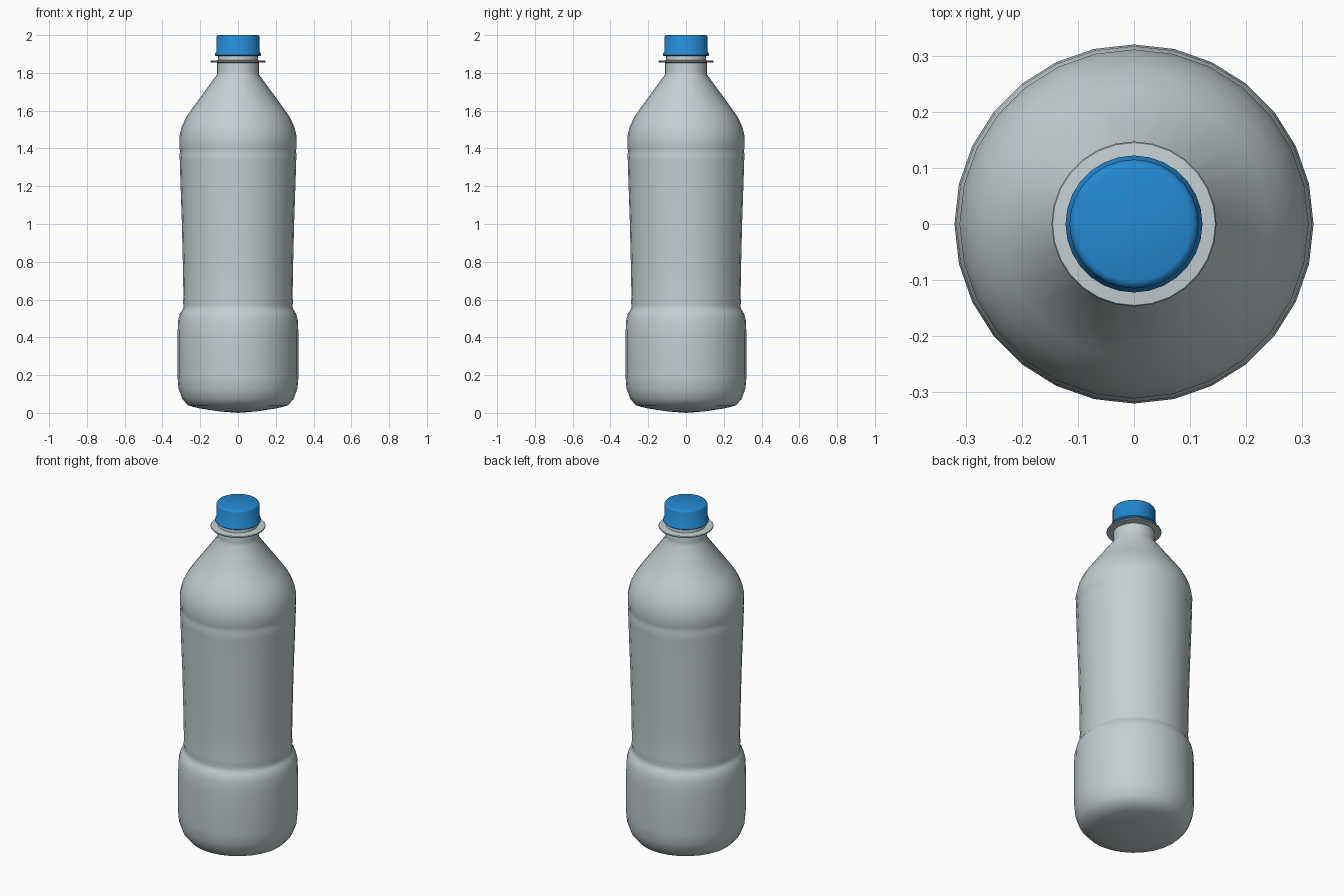
import bpy, bmesh, math

if "Cube" in bpy.data.objects:
    bpy.data.objects.remove(bpy.data.objects["Cube"])

SIDES = 28


def material(name, rgb):
    m = bpy.data.materials.new(name)
    m.diffuse_color = (*rgb, 1)
    m.use_nodes = True
    m.node_tree.nodes["Principled BSDF"].inputs["Base Color"].default_value = m.diffuse_color
    return m


def lathe(name, profile, mat, angle):
    """Spin a (radius, height) profile around z; radius 0 makes a pole."""
    bm = bmesh.new()
    rings = []
    for r, z in profile:
        if r == 0:
            rings.append([bm.verts.new((0, 0, z))] * SIDES)
        else:
            rings.append([bm.verts.new((r * math.cos(2 * math.pi * i / SIDES),
                                        r * math.sin(2 * math.pi * i / SIDES), z))
                          for i in range(SIDES)])
    for a, b in zip(rings, rings[1:]):
        for i in range(SIDES):
            j = (i + 1) % SIDES
            quad = list(dict.fromkeys((a[i], a[j], b[j], b[i])))
            bm.faces.new(quad)
    bmesh.ops.recalc_face_normals(bm, faces=bm.faces)
    mesh = bpy.data.meshes.new(name)
    bm.to_mesh(mesh)
    bm.free()
    mesh.materials.append(mat)
    ob = bpy.data.objects.new(name, mesh)
    bpy.context.collection.objects.link(ob)
    bpy.ops.object.select_all(action='DESELECT')
    ob.select_set(True)
    bpy.context.view_layer.objects.active = ob
    bpy.ops.object.shade_smooth_by_angle(angle=math.radians(angle))
    return ob


grey = material("grey plastic", (0.55, 0.62, 0.64))
blue = material("blue cap", (0.018, 0.25, 0.65))

# Bottle body: base, grip band, waist, tapered label area, shoulder, neck
lathe("bottle_body", [
    (0, 0.0), (0.10, 0.008), (0.21, 0.025), (0.265, 0.04), (0.295, 0.075),
    (0.315, 0.13), (0.32, 0.19), (0.32, 0.42), (0.317, 0.49), (0.308, 0.525),
    (0.298, 0.54), (0.292, 0.55), (0.288, 0.565), (0.291, 0.585), (0.289, 0.61),
    (0.291, 0.75), (0.297, 1.0), (0.304, 1.2), (0.308, 1.33), (0.310, 1.37),
    (0.306, 1.385), (0.310, 1.40), (0.311, 1.46), (0.300, 1.51), (0.275, 1.565),
    (0.24, 1.615), (0.112, 1.79), (0.110, 1.81), (0.110, 1.853), (0.106, 1.87),
    (0.106, 1.93), (0, 1.93),
], grey, 50)

# Thin support ring on the neck
lathe("neck_flange", [(0.10, 1.853), (0.145, 1.856), (0.147, 1.860),
                      (0.145, 1.864), (0.10, 1.868)], grey, 40)

# Screw cap with tamper band at its lower edge
lathe("cap", [(0, 1.89), (0.117, 1.89), (0.122, 1.894), (0.122, 1.902),
              (0.115, 1.91), (0.115, 1.988), (0.110, 1.997), (0.102, 2.0),
              (0, 2.0)], blue, 50)
